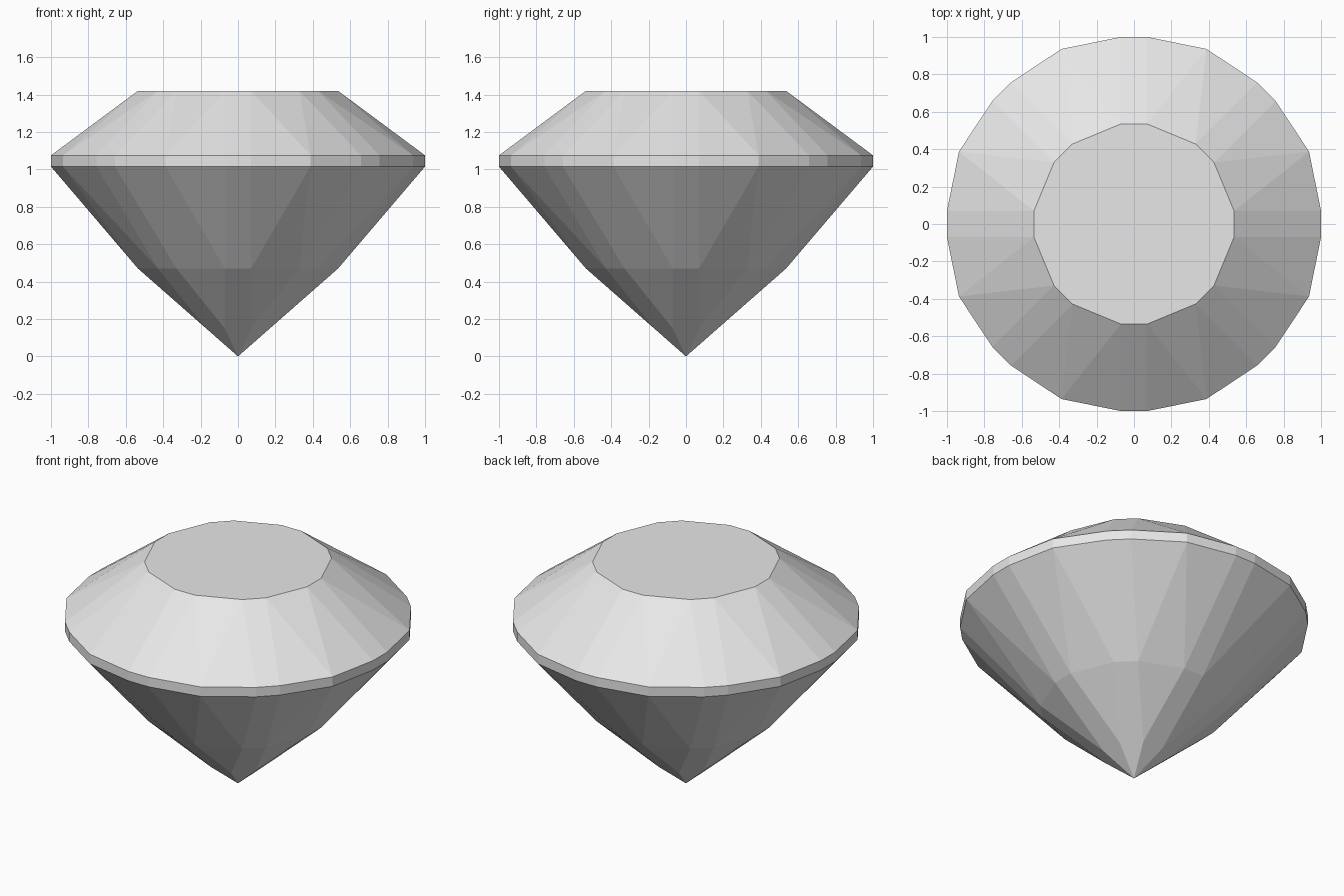
import bpy, bmesh, math
from mathutils import Matrix, Vector

cube = bpy.data.objects.get("Cube")
if cube:
    bpy.data.objects.remove(cube, do_unlink=True)

SIDES = 8
STEP = 2 * math.pi / SIDES
HALF = 0.07                      # half width of the narrow strip facets
RING, RING_Z = 0.535, 0.47       # break in the lower cone
TABLE_Z, GIRDLE_TOP, GIRDLE_LOW = 1.42, 1.075, 1.015

bm = bmesh.new()


def point(k, x, y, z):
    return bm.verts.new(Matrix.Rotation(k * STEP, 3, 'Z') @ Vector((x, y, z)))


def pairs(radius, z):
    """Right and left end of each narrow strip at one height."""
    return [(point(k, radius, -HALF, z), point(k, radius, HALF, z)) for k in range(SIDES)]


def between(radius, z):
    """One vertex midway between neighbouring strips."""
    return [point(k + 0.5, radius, 0, z) for k in range(SIDES)]


table = pairs(RING, TABLE_Z)
top, top_mid = pairs(1, GIRDLE_TOP), between(1.013, GIRDLE_TOP)
low, low_mid = pairs(1, GIRDLE_LOW), between(1.013, GIRDLE_LOW)
ring = pairs(RING, RING_Z)
neck_x = HALF / math.tan(STEP / 2)
neck = between(math.hypot(neck_x, HALF), RING_Z * neck_x / RING)
tip = bm.verts.new((0, 0, 0))

for k in range(SIDES):
    n = (k + 1) % SIDES
    # crown and upper pavilion: strip facet plus three triangles
    for inner, outer, mid in ((table, top, top_mid[k]), (ring, low, low_mid[k])):
        bm.faces.new((*inner[k], outer[k][1], outer[k][0]))
        bm.faces.new((inner[k][1], outer[k][1], mid))
        bm.faces.new((inner[k][1], mid, inner[n][0]))
        bm.faces.new((inner[n][0], mid, outer[n][0]))
    # girdle band
    for a, b, c, d in ((*low[k], top[k][1], top[k][0]),
                       (low[k][1], low_mid[k], top_mid[k], top[k][1]),
                       (low_mid[k], low[n][0], top[n][0], top_mid[k])):
        bm.faces.new((a, b, c, d))
    # lower pavilion: strips merge towards the tip
    bm.faces.new((ring[k][0], ring[k][1], neck[k], tip, neck[k - 1]))
    bm.faces.new((ring[k][1], ring[n][0], neck[k]))

# flat table on top
bm.faces.new([v for pair in table for v in pair])
bmesh.ops.recalc_face_normals(bm, faces=bm.faces)

mesh = bpy.data.meshes.new("cut_gem")
bm.to_mesh(mesh)
bm.free()
gem = bpy.data.objects.new("cut_gem", mesh)
bpy.context.collection.objects.link(gem)

colour = (0.8, 0.8, 0.8, 1)
mat = bpy.data.materials.new("light_grey")
mat.use_nodes = True
mat.diffuse_color = colour
mat.node_tree.nodes["Principled BSDF"].inputs["Base Color"].default_value = colour
mesh.materials.append(mat)
